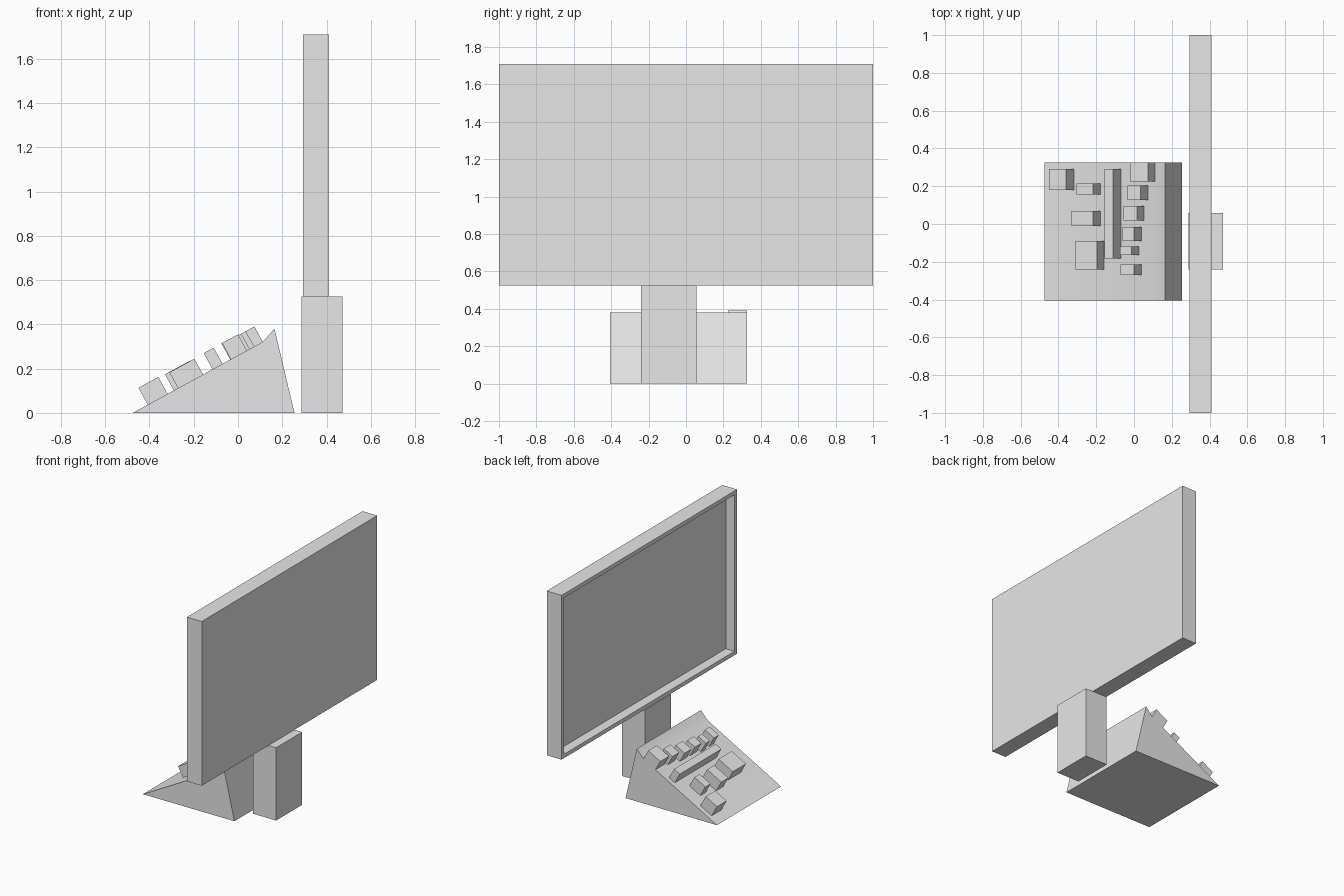
import bpy, bmesh, math
from mathutils import Vector

if "Cube" in bpy.data.objects:
    bpy.data.objects.remove(bpy.data.objects["Cube"])

grey = bpy.data.materials.new("plain_grey")
grey.diffuse_color = (0.8, 0.8, 0.8, 1)
grey.use_nodes = True
grey.node_tree.nodes["Principled BSDF"].inputs["Base Color"].default_value = grey.diffuse_color


def finish(name, bm):
    bmesh.ops.recalc_face_normals(bm, faces=bm.faces[:])
    me = bpy.data.meshes.new(name)
    bm.to_mesh(me)
    bm.free()
    me.materials.append(grey)
    ob = bpy.data.objects.new(name, me)
    bpy.context.collection.objects.link(ob)
    return ob


def prism(name, profile, y0, y1):
    """Extrude an (x, z) profile from y0 to y1."""
    bm = bmesh.new()
    face = bm.faces.new([bm.verts.new((x, y0, z)) for x, z in profile])
    ext = bmesh.ops.extrude_face_region(bm, geom=[face])
    verts = [v for v in ext["geom"] if isinstance(v, bmesh.types.BMVert)]
    bmesh.ops.translate(bm, verts=verts, vec=(0, y1 - y0, 0))
    return finish(name, bm)


def rect(x0, x1, z0, z1):
    return [(x0, z0), (x1, z0), (x1, z1), (x0, z1)]


# Monitor: slab with a recessed screen on the side facing the console
bm = bmesh.new()
bmesh.ops.create_cube(bm, size=1)
for v in bm.verts:
    v.co = (0.352 + v.co.x * 0.118, v.co.y * 2, 1.1175 + v.co.z * 1.185)
screen = min(bm.faces, key=lambda f: f.calc_center_median().x)
bmesh.ops.inset_region(bm, faces=[screen], thickness=0.04)
ext = bmesh.ops.extrude_face_region(bm, geom=[screen])
bmesh.ops.translate(bm, vec=(0.07, 0, 0),
                    verts=[v for v in ext["geom"] if isinstance(v, bmesh.types.BMVert)])
if screen.is_valid:
    bm.faces.remove(screen)
finish("monitor", bm)

# Stand block under the monitor
prism("monitor_stand", rect(0.288, 0.472, 0, 0.525), -0.24, 0.057)

# Sloped console with a raised lip
console = prism("console", [(-0.475, 0), (0.255, 0), (0.165, 0.38), (0.11, 0.32)], -0.405, 0.325)
bpy.context.view_layer.objects.active = console
console.select_set(True)
bpy.ops.object.shade_smooth_by_angle(angle=math.radians(30))

# Keys standing square to the slope: top start x, top end x, foot x, y range
SLOPE = 0.32 / 0.585
ang = math.atan(SLOPE)
along = Vector((math.cos(ang), math.sin(ang)))
keys = [
    (-0.45, -0.36, -0.318, 0.18, 0.29),
    (-0.305, -0.218, -0.178, 0.155, 0.215),
    (-0.33, -0.218, -0.178, -0.01, 0.07),
    (-0.31, -0.197, -0.158, -0.24, -0.09),
    (-0.155, -0.11, -0.07, -0.182, 0.292),
    (-0.022, 0.074, 0.112, 0.225, 0.325),
    (-0.035, 0.035, 0.073, 0.127, 0.203),
    (-0.056, 0.015, 0.053, 0.018, 0.096),
    (-0.06, 0.0, 0.04, -0.09, -0.015),
    (-0.075, -0.013, 0.027, -0.165, -0.12),
    (-0.072, 0.0, 0.04, -0.27, -0.215),
]
for i, (xa, xb, foot, y0, y1) in enumerate(keys):
    up = Vector((-along.y, along.x)) * ((foot - xb) / along.y)
    low = Vector((foot, SLOPE * (foot + 0.475)))
    back = low - along * ((xb - xa) / along.x)
    prism(f"key_{i + 1}", [back, low, low + up, back + up], y0, y1)
